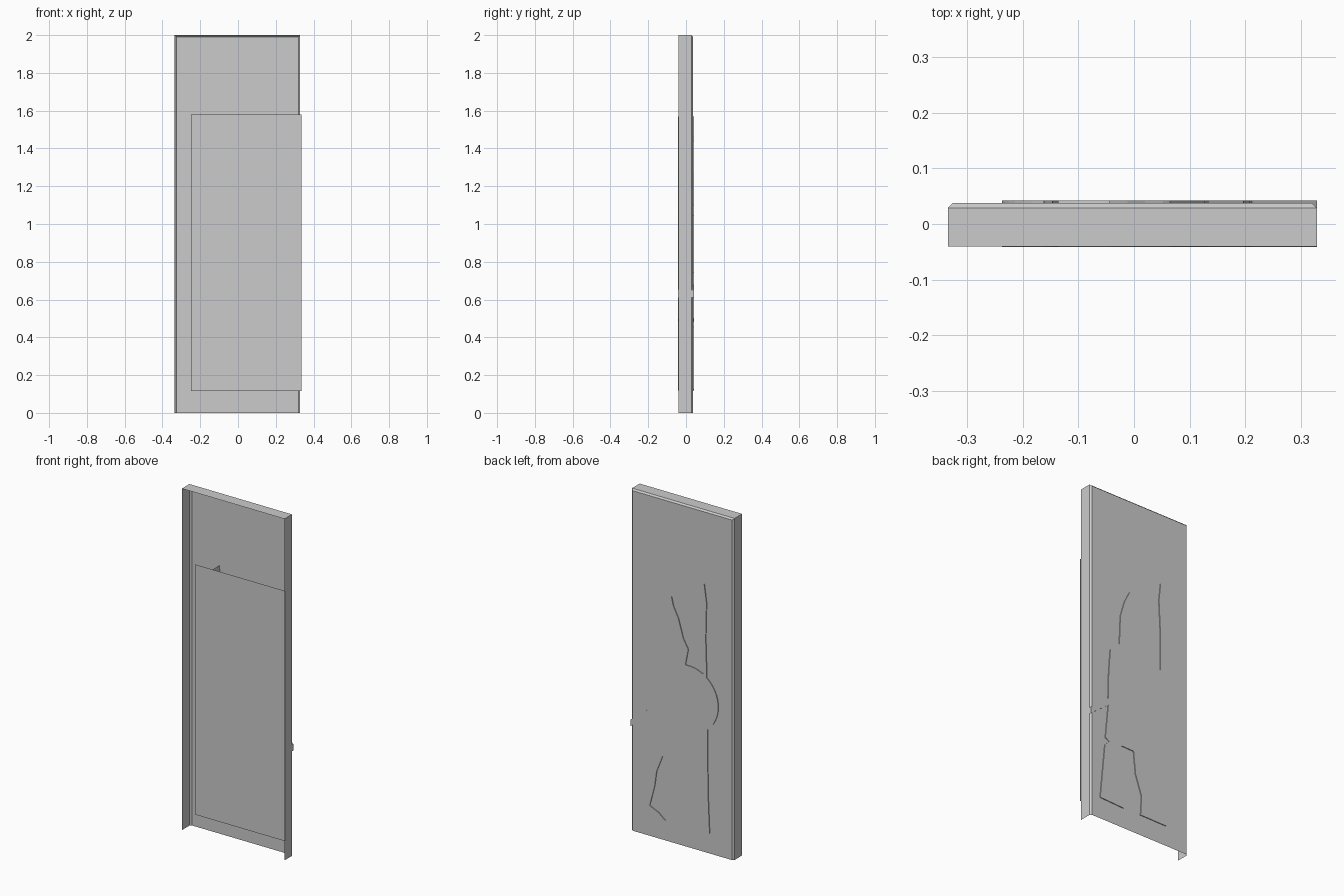
import bpy, bmesh, math

if "Cube" in bpy.data.objects:
    bpy.data.objects.remove(bpy.data.objects["Cube"])

FRONT, BACK, RELIEF = -0.0405, 0.038, 0.0425
LEFT, RIGHT, HEIGHT, CHAMFER = -0.335, 0.329, 2.0, 0.009


def finish(name, bm):
    bmesh.ops.recalc_face_normals(bm, faces=bm.faces)
    mesh = bpy.data.meshes.new(name)
    bm.to_mesh(mesh)
    bm.free()
    obj = bpy.data.objects.new(name, mesh)
    bpy.context.collection.objects.link(obj)
    return obj


# Open-fronted slab: walls on left, right and top, chamfered into the back face
def arch(bm, inset, y):
    l, r, t = LEFT + inset, RIGHT - inset, HEIGHT - inset
    return [bm.verts.new((x, y, z)) for x, z in ((l, 0), (l, t), (r, t), (r, 0))]


bm = bmesh.new()
rows = [arch(bm, 0, FRONT), arch(bm, 0, BACK - CHAMFER), arch(bm, CHAMFER, BACK)]
for a, b in zip(rows, rows[1:]):
    for i in range(3):
        bm.faces.new((a[i], a[i + 1], b[i + 1], b[i]))
bm.faces.new(rows[-1])
slab = finish("door_slab", bm)

# Thin flat panel on the open front
bm = bmesh.new()
bm.faces.new([bm.verts.new((x, -RELIEF, z)) for x, z in
              ((-0.25, 0.115), (0.335, 0.115), (0.335, 1.58), (-0.25, 1.58))])
finish("front_panel", bm)


# Round shield edge, as points between two angles
def arc(start, end, steps):
    return [(-0.045 + 0.193 * math.cos(math.radians(a)),
             0.872 + 0.193 * math.sin(math.radians(a)))
            for a in (start + (end - start) * i / steps for i in range(steps + 1))]


# Silhouette of the standing figure, clockwise from the foot of the staff
outline = [(-0.182, 0.118), (-0.172, 0.35), (-0.168, 0.721)]
outline += arc(222, 128, 12)
# Upper staff with pointed tip
outline += [(-0.157, 1.25), (-0.162, 1.465), (-0.147, 1.57),
            (-0.136, 1.465), (-0.147, 1.25), (-0.147, 1.05)]
outline += arc(118, 84, 4)
# Neck, head and back of the body
outline += [(-0.044, 1.159), (-0.012, 1.215), (0.020, 1.324), (0.052, 1.387),
            (0.065, 1.440), (0.100, 1.37), (0.128, 1.274), (0.135, 1.10),
            (0.197, 1.045), (0.208, 0.90), (0.212, 0.742)]
# Short blade reaching the slab edge
outline += [(0.329, 0.650), (0.329, 0.612), (0.211, 0.703)]
# Rear leg
outline += [(0.231, 0.500), (0.205, 0.485), (0.234, 0.455), (0.266, 0.125),
            (0.105, 0.118), (0.148, 0.153), (0.206, 0.179), (0.174, 0.300),
            (0.161, 0.391), (0.122, 0.490)]
# Front leg
outline += [(0.038, 0.488), (0.024, 0.354), (-0.017, 0.235), (-0.010, 0.120)]

# Extrude the silhouette from the panel through the back of the slab
bm = bmesh.new()
face = bm.faces.new([bm.verts.new((x, -RELIEF + 0.001, z)) for x, z in outline])
new = bmesh.ops.extrude_face_region(bm, geom=[face])["geom"]
bmesh.ops.translate(bm, vec=(0, 2 * RELIEF - 0.001, 0),
                    verts=[v for v in new if isinstance(v, bmesh.types.BMVert)])
bmesh.ops.triangulate(bm, faces=[f for f in bm.faces if len(f.verts) > 4])
finish("figure_relief", bm)
